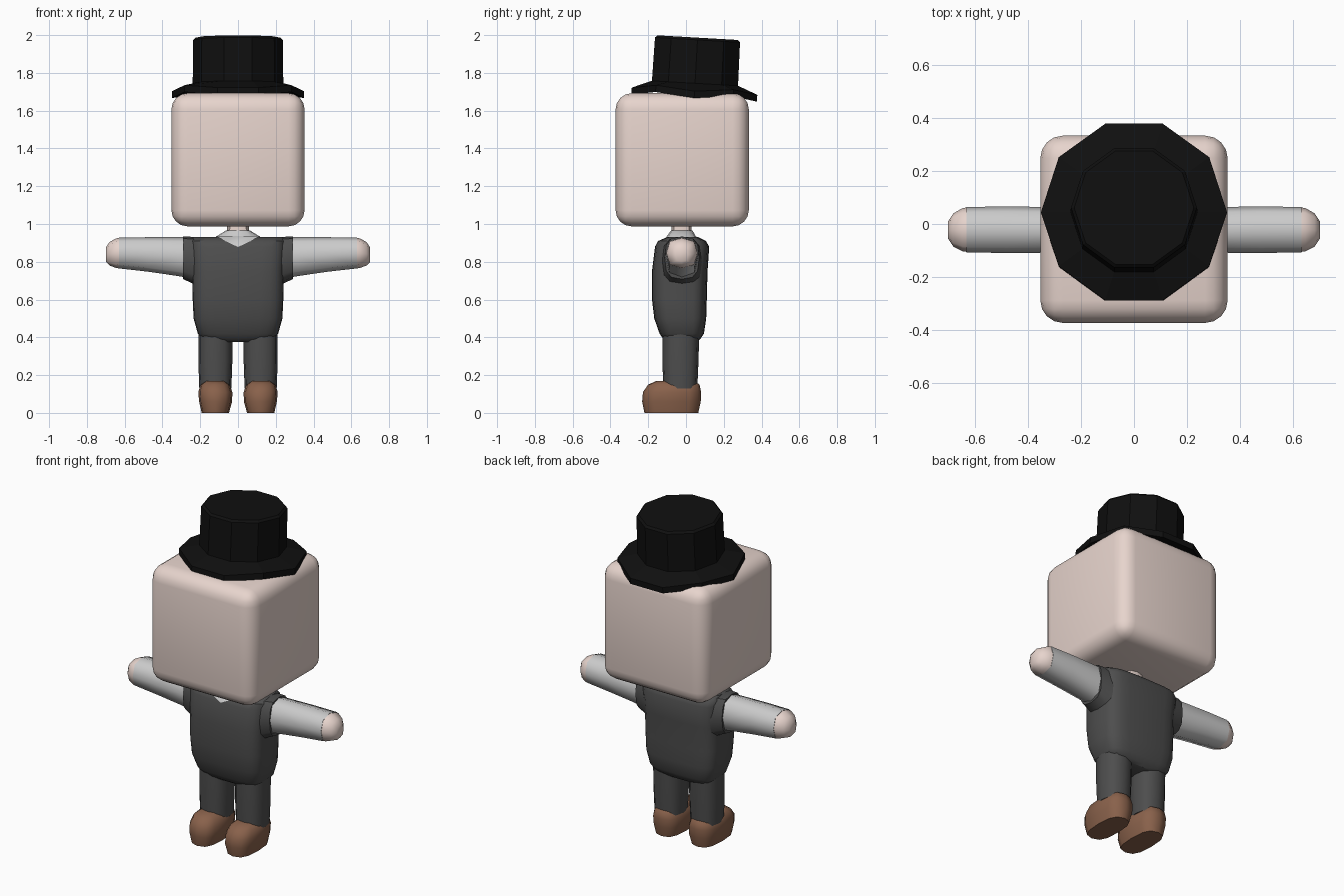
import bpy, bmesh, math

if "Cube" in bpy.data.objects:
    bpy.data.objects.remove(bpy.data.objects["Cube"])


def material(name, rgb):
    m = bpy.data.materials.new(name)
    m.diffuse_color = (*rgb, 1)
    m.use_nodes = True
    m.node_tree.nodes["Principled BSDF"].inputs["Base Color"].default_value = m.diffuse_color
    return m


SKIN = material("skin", (0.80, 0.66, 0.61))
BLACK = material("black", (0.005, 0.005, 0.005))
CLOTH = material("dark_cloth", (0.075, 0.075, 0.075))
SHIRT = material("white_cloth", (0.75, 0.75, 0.75))
LEATHER = material("leather", (0.25, 0.12, 0.07))


def finish(bm, name, mat, angle=40):
    bmesh.ops.recalc_face_normals(bm, faces=bm.faces)
    me = bpy.data.meshes.new(name)
    bm.to_mesh(me)
    bm.free()
    me.materials.append(mat)
    ob = bpy.data.objects.new(name, me)
    bpy.context.collection.objects.link(ob)
    if angle:
        bpy.ops.object.select_all(action='DESELECT')
        ob.select_set(True)
        bpy.context.view_layer.objects.active = ob
        bpy.ops.object.shade_smooth_by_angle(angle=math.radians(angle))
    return ob


def loft(name, mat, rings, axis='Z', n=12, e=0.8, side=1, angle=40):
    """Rings are (position, a_min, a_max, b_min, b_max); axis Z: a=x b=y, axis X: a=y b=z."""
    bm = bmesh.new()
    loops = []
    for t, a0, a1, b0, b1 in rings:
        loop = []
        for i in range(n):
            w = 2 * math.pi * i / n
            c, s = math.cos(w), math.sin(w)
            a = (a0 + a1) / 2 + (a1 - a0) / 2 * math.copysign(abs(c) ** e, c)
            b = (b0 + b1) / 2 + (b1 - b0) / 2 * math.copysign(abs(s) ** e, s)
            loop.append(bm.verts.new((side * a, b, t) if axis == 'Z' else (side * t, a, b)))
        loops.append(loop)
    for p, q in zip(loops, loops[1:]):
        for i in range(n):
            j = (i + 1) % n
            bm.faces.new((p[i], p[j], q[j], q[i]))
    bm.faces.new(loops[0])
    bm.faces.new(loops[-1])
    return finish(bm, name, mat, angle)


# Head: rounded cube
bm = bmesh.new()
bmesh.ops.create_cube(bm, size=1)
for v in bm.verts:
    v.co = (v.co.x * 0.705, v.co.y * 0.705 - 0.02, v.co.z * 0.705 + 1.34)
bmesh.ops.bevel(bm, geom=bm.edges[:], offset=0.085, segments=4, profile=0.5, affect='EDGES')
finish(bm, "head", SKIN)

# Top hat: ten-sided turned profile, tilted back, brim slightly wavy
bm = bmesh.new()
profile = [(0.237, 0.0), (0.35, -0.033), (0.35, 0.003), (0.24, 0.045), (0.237, 0.275), (0.225, 0.287)]
loops = []
for r, z in profile:
    loop = []
    for i in range(10):
        w = 2 * math.pi * i / 10
        lift = 0.02 if r > 0.3 and i in (1, 4, 6, 9) else 0
        loop.append(bm.verts.new((r * math.cos(w), r * math.sin(w), z + lift)))
    loops.append(loop)
for p, q in zip(loops, loops[1:]):
    for i in range(10):
        j = (i + 1) % 10
        bm.faces.new((p[i], p[j], q[j], q[i]))
bm.faces.new(loops[0])
bm.faces.new(loops[-1])
hat = finish(bm, "top_hat", BLACK, None)
hat.location = (0, 0.045, 1.70)
hat.rotation_euler.x = math.radians(-3.3)

# Neck and shirt collar
loft("neck", SKIN, [(0.93, -0.06, 0.06, -0.08, 0.03), (1.02, -0.055, 0.055, -0.075, 0.03)], n=8)
loft("collar", SHIRT, [(0.915, -0.14, 0.14, -0.12, 0.08), (0.937, -0.11, 0.11, -0.10, 0.05),
                       (0.965, -0.065, 0.065, -0.08, 0.035)], n=12)

# Shirt front showing in the vest neckline
bm = bmesh.new()
tip = bm.verts.new((0, -0.169, 0.878))
mid = [bm.verts.new((x, -0.153, 0.911)) for x in (-0.07, 0, 0.07)]
top = [bm.verts.new((x, -0.105, 0.937)) for x in (-0.12, 0, 0.12)]
for i in (0, 1):
    bm.faces.new((tip, mid[i], mid[i + 1]))
    bm.faces.new((mid[i], mid[i + 1], top[i + 1], top[i]))
finish(bm, "shirt_front", SHIRT)

# Torso
loft("torso", CLOTH, [
    (0.375, -0.13, 0.13, -0.10, 0.06), (0.39, -0.19, 0.19, -0.12, 0.075),
    (0.42, -0.213, 0.213, -0.14, 0.095), (0.50, -0.235, 0.235, -0.168, 0.107),
    (0.60, -0.24, 0.24, -0.18, 0.11), (0.75, -0.242, 0.242, -0.18, 0.114),
    (0.88, -0.25, 0.25, -0.164, 0.123), (0.91, -0.25, 0.25, -0.148, 0.105),
    (0.93, -0.24, 0.24, -0.10, 0.065)], n=24, e=0.5)

# Limbs, mirrored left and right
for label, s in (("left", 1), ("right", -1)):
    loft(label + "_vest_shoulder", CLOTH, [
        (0.18, -0.13, 0.09, 0.64, 0.93), (0.24, -0.125, 0.08, 0.685, 0.932),
        (0.29, -0.113, 0.07, 0.708, 0.934)], 'X', 12, 0.7, s)
    loft(label + "_sleeve", SHIRT, [
        (0.24, -0.108, 0.064, 0.71, 0.93), (0.32, -0.108, 0.064, 0.725, 0.93),
        (0.48, -0.109, 0.066, 0.748, 0.93), (0.63, -0.107, 0.064, 0.765, 0.928)],
        'X', 8, 0.75, s, 60)
    loft(label + "_hand", SKIN, [
        (0.62, -0.106, 0.063, 0.764, 0.928), (0.645, -0.103, 0.06, 0.767, 0.924),
        (0.68, -0.085, 0.04, 0.78, 0.905), (0.70, -0.055, 0.01, 0.80, 0.875)],
        'X', 8, 0.75, s, 60)
    loft(label + "_trouser_leg", CLOTH, [
        (0.13, 0.035, 0.205, -0.12, 0.06), (0.27, 0.03, 0.21, -0.125, 0.066),
        (0.42, 0.03, 0.21, -0.125, 0.07)], 'Z', 12, 0.8, s)
    loft(label + "_shoe", LEATHER, [
        (0.0, 0.048, 0.192, -0.22, 0.065), (0.06, 0.031, 0.206, -0.232, 0.078),
        (0.11, 0.03, 0.21, -0.228, 0.08), (0.15, 0.045, 0.198, -0.20, 0.072),
        (0.17, 0.072, 0.17, -0.155, 0.04)], 'Z', 12, 0.72, s, 50)
